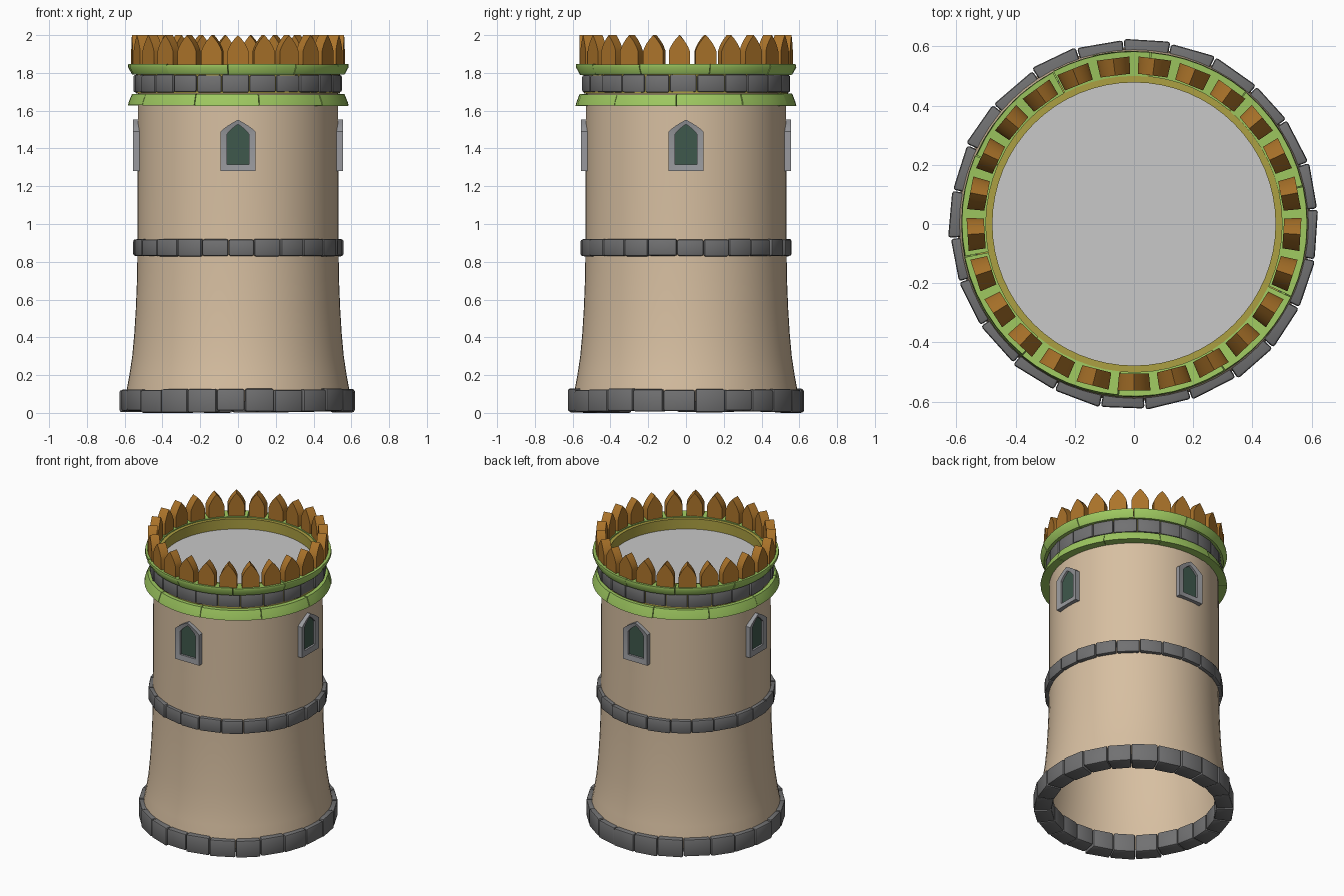
import bpy, bmesh, math, random
from mathutils import Matrix, Vector

if "Cube" in bpy.data.objects:
    bpy.data.objects.remove(bpy.data.objects["Cube"])

random.seed(4)


def material(name, r, g, b):
    def lin(c):
        c /= 255
        return c / 12.92 if c <= 0.04045 else ((c + 0.055) / 1.055) ** 2.4
    m = bpy.data.materials.new(name)
    m.diffuse_color = (lin(r), lin(g), lin(b), 1)
    m.use_nodes = True
    m.node_tree.nodes["Principled BSDF"].inputs["Base Color"].default_value = m.diffuse_color
    return m


PLASTER = material("plaster", 215, 191, 161)
STONE = material("dark stone", 113, 113, 114)
GREEN = material("green trim", 158, 200, 96)
WOOD = material("wood", 172, 116, 42)
OLIVE = material("olive rim", 172, 160, 66)
FLOOR = material("roof floor", 200, 200, 200)
FRAME = material("window stone", 152, 153, 157)
GLASS = material("window glass", 62, 88, 76)


def finish(name, bm, mat, angle=35):
    me = bpy.data.meshes.new(name)
    bmesh.ops.recalc_face_normals(bm, faces=bm.faces)
    bm.to_mesh(me)
    bm.free()
    me.materials.append(mat)
    me.shade_smooth()
    me.set_sharp_from_angle(angle=math.radians(angle))
    ob = bpy.data.objects.new(name, me)
    bpy.context.collection.objects.link(ob)
    return ob


def lathe(name, profile, mat, n=64, closed=False):
    bm = bmesh.new()
    rings = [[bm.verts.new((r * math.cos(2 * math.pi * i / n), r * math.sin(2 * math.pi * i / n), z))
              for i in range(n)] for r, z in profile]
    pairs = list(zip(rings, rings[1:])) + ([(rings[-1], rings[0])] if closed else [])
    for a, b in pairs:
        for i in range(n):
            j = (i + 1) % n
            bm.faces.new((a[i], a[j], b[j], b[i]))
    ob = finish(name, bm, mat)
    if not closed:   # open shell: make sure it faces outward
        me = ob.data
        if me.polygons[0].normal.dot(me.polygons[0].center) < 0:
            me.flip_normals()
    return ob


def block_ring(name, n, profile, mat, start, steps=1, jr=0.005, jz=0.004, bevel=0.01):
    """Ring of slightly uneven wedge blocks, each a swept (r, z) profile."""
    bm = bmesh.new()
    step = 2 * math.pi / n
    base = math.radians(start - 90)
    cuts = [base + step * (i + random.uniform(-0.06, 0.06)) for i in range(n)]
    cuts.append(cuts[0] + 2 * math.pi)
    rmin = min(p[0] for p in profile)
    for i in range(n):
        part = bmesh.new()
        a0, a1 = cuts[i] + 0.003, cuts[i + 1] - 0.003
        dr0, dr1 = random.uniform(-jr, jr), random.uniform(-jr, jr)
        dz0, dz1 = random.uniform(0, jz), random.uniform(-jz, 0)
        zmid = sum(p[1] for p in profile) / len(profile)
        sections = []
        for k in range(steps + 1):
            t = k / steps
            a = a0 + (a1 - a0) * t
            sec = []
            for r, z in profile:
                rr = r if r == rmin else r + dr0 + (dr1 - dr0) * t
                sec.append(part.verts.new((rr * math.cos(a), rr * math.sin(a),
                                           z + (dz0 if z < zmid else dz1))))
            sections.append(sec)
        m = len(profile)
        for s, u in zip(sections, sections[1:]):
            for k in range(m):
                part.faces.new((s[k], s[(k + 1) % m], u[(k + 1) % m], u[k]))
        part.faces.new(sections[0])
        part.faces.new(sections[-1])
        bmesh.ops.recalc_face_normals(part, faces=part.faces)
        if bevel:
            bmesh.ops.bevel(part, geom=part.edges[:], offset=bevel, segments=2,
                            profile=0.5, affect='EDGES')
        tmp = bpy.data.meshes.new("tmp")
        part.to_mesh(tmp)
        part.free()
        bm.from_mesh(tmp)
        bpy.data.meshes.remove(tmp)
    return finish(name, bm, mat, 40)


def box_profile(r0, r1, z0, z1):
    return [(r0, z0), (r1, z0), (r1, z1), (r0, z1)]


def arch(w, z0, z1, z2, bulge, n=4):
    """Pointed arch outline in (x, z): straight to z1, curved up to a tip at z2."""
    side = []
    for i in range(n):
        t = i / n
        side.append((w * (1 - t) + bulge * 4 * t * (1 - t) * w, z1 + (z2 - z1) * t))
    right = [(w, z0)] + side
    return right + [(0, z2)] + [(-x, z) for x, z in reversed(right)]


def radial(p, r, ang):
    """Place an (x, z) outline point at distance r, facing direction ang."""
    return Matrix.Rotation(ang, 3, 'Z') @ Vector((p[0], -r, p[1]))


def prism(bm, outline, r0, r1, ang, taper=1.0):
    a = [bm.verts.new(radial((x * taper, z), r0, ang)) for x, z in outline]
    b = [bm.verts.new(radial(p, r1, ang)) for p in outline]
    for k in range(len(a)):
        j = (k + 1) % len(a)
        bm.faces.new((a[k], a[j], b[j], b[k]))
    bm.faces.new(a)
    bm.faces.new(b)


# Flared tower wall, open underneath
lathe("tower_wall", [(0.597, 0.06), (0.588, 0.13), (0.575, 0.2), (0.56, 0.3), (0.549, 0.42),
                     (0.541, 0.55), (0.535, 0.7), (0.532, 0.88), (0.531, 1.2), (0.53, 1.7)], PLASTER)

# Stone bands
block_ring("base_stones", 24, box_profile(0.515, 0.625, 0.0, 0.132), STONE, 3.9, jz=0.012)
block_ring("middle_stones", 24, box_profile(0.515, 0.56, 0.828, 0.922), STONE, 9.3)
block_ring("upper_stones", 24, box_profile(0.515, 0.553, 1.695, 1.792), STONE, 6.6)

# Flared green trims
block_ring("lower_trim", 10, [(0.515, 1.625), (0.584, 1.625), (0.579, 1.645), (0.562, 1.69), (0.515, 1.69)],
           GREEN, 12, steps=6, jr=0.003, bevel=0)
block_ring("upper_trim", 10, [(0.5, 1.788), (0.562, 1.788), (0.584, 1.832), (0.582, 1.848), (0.5, 1.842)],
           GREEN, 30, steps=6, jr=0.003, bevel=0)

# Inner rim and roof floor
lathe("roof_rim", [(0.478, 1.69), (0.54, 1.69), (0.54, 1.8), (0.503, 1.8), (0.503, 1.835), (0.478, 1.835)],
      OLIVE, closed=True)
bm = bmesh.new()
bmesh.ops.create_circle(bm, cap_ends=True, segments=64, radius=0.485,
                        matrix=Matrix.Translation((0, 0, 1.765)))
finish("roof_floor", bm, FLOOR)

# Palisade of pointed stakes
bm = bmesh.new()
for i in range(25):
    ang = 2 * math.pi * i / 25
    prism(bm, arch(0.056, 1.835, 1.915, 2.0, 0.13), 0.505, 0.563, ang, 0.9)
finish("palisade_stakes", bm, WOOD, 30)

# Windows on four sides: arched frame ring and recessed glass
outer = arch(0.092, 1.28, 1.49, 1.552, 0.08)
inner = arch(0.058, 1.315, 1.475, 1.528, 0.1)
frames, panes = bmesh.new(), bmesh.new()
for i in range(4):
    ang = i * math.pi / 2
    loops = [[frames.verts.new(radial(p, r, ang)) for p in shape]
             for shape, r in ((outer, 0.515), (outer, 0.555), (inner, 0.549), (inner, 0.515))]
    for a, b in zip(loops, loops[1:] + loops[:1]):
        for k in range(len(a)):
            j = (k + 1) % len(a)
            frames.faces.new((a[k], a[j], b[j], b[k]))
    prism(panes, inner, 0.528, 0.535, ang)
finish("window_frames", frames, FRAME, 30)
finish("window_glass", panes, GLASS, 30)
